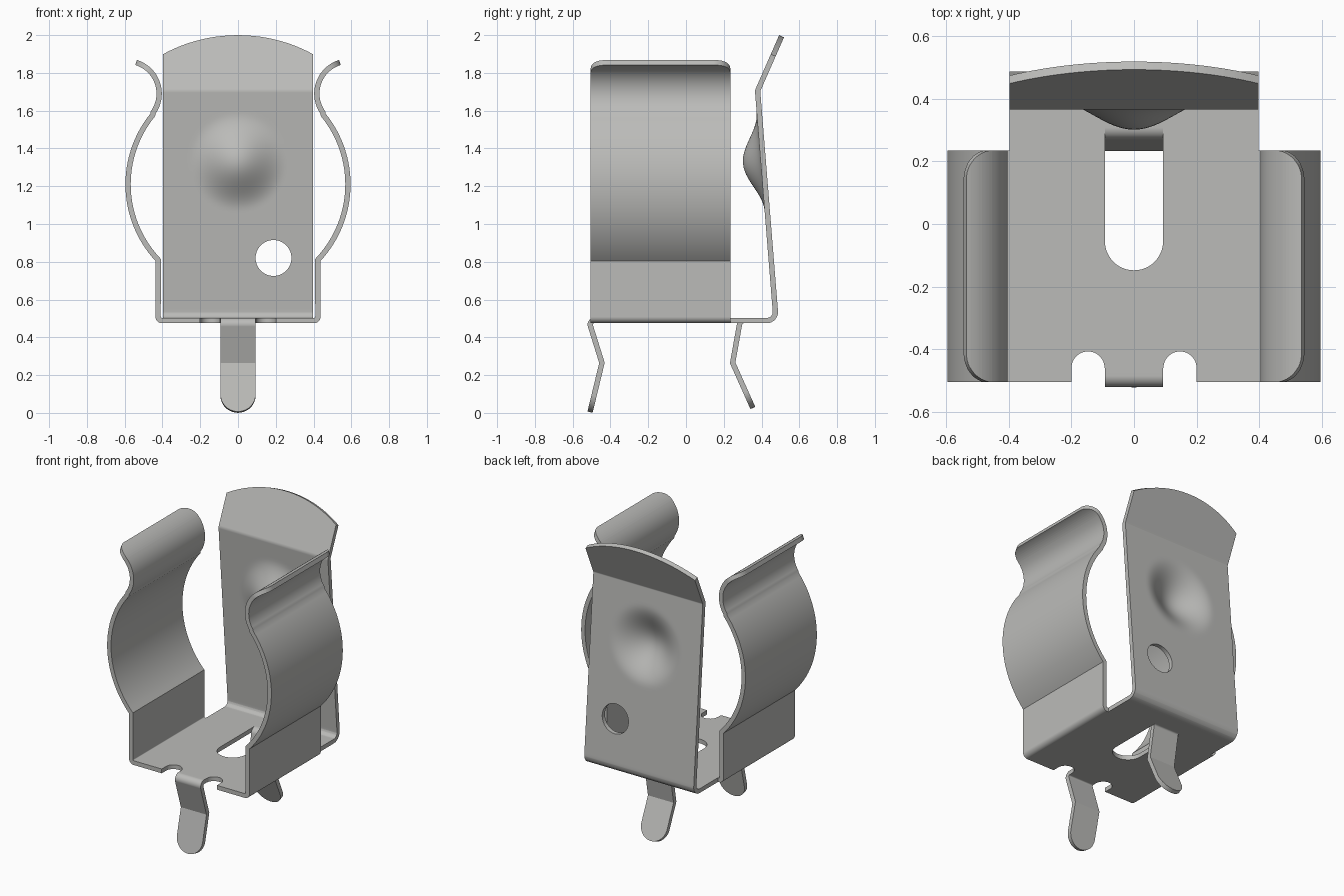
import bpy, bmesh
from math import sin, cos, tan, pi, radians, asin, sqrt, hypot, acos
from mathutils import Vector

cube = bpy.data.objects.get("Cube")
if cube:
    bpy.data.objects.remove(cube)

THICK = 0.028
FLOOR = 0.489      # mid-height of the floor sheet
SPLIT = 0.235      # rear edge of the arms

steel = bpy.data.materials.new("plain_steel")
steel.use_nodes = True
steel.diffuse_color = (0.5, 0.5, 0.485, 1)
steel.node_tree.nodes["Principled BSDF"].inputs["Base Color"].default_value = (0.5, 0.5, 0.485, 1)


def arc(cx, cy, r, a, b, n):
    """Points on an arc from angle a to b, in degrees."""
    angles = [radians(a + (b - a) * i / n) for i in range(n + 1)]
    return [(cx + r * cos(t), cy + r * sin(t)) for t in angles]


def fillet(points, n=8):
    """Round each corner (x, y, radius) of a polyline."""
    out = []
    for i, (x, y, r) in enumerate(points):
        p = Vector((x, y))
        if r == 0:
            out.append((x, y))
            continue
        u = (Vector(points[i - 1][:2]) - p).normalized()
        v = (Vector(points[i + 1][:2]) - p).normalized()
        half = acos(u.dot(v)) / 2
        c = p + (u + v).normalized() * (r / sin(half))
        a = p + u * (r / tan(half)) - c
        turn = a.angle_signed(p + v * (r / tan(half)) - c)
        for k in range(n + 1):
            t = -turn * k / n
            out.append((c.x + a.x * cos(t) - a.y * sin(t),
                        c.y + a.x * sin(t) + a.y * cos(t)))
    return out


def make_object(name, bm):
    bmesh.ops.recalc_face_normals(bm, faces=bm.faces)
    mesh = bpy.data.meshes.new(name)
    bm.to_mesh(mesh)
    bm.free()
    mesh.materials.append(steel)
    ob = bpy.data.objects.new(name, mesh)
    bpy.context.collection.objects.link(ob)
    return ob


def strip(name, path, w, place, start_r=0, end_r=0, cols=1, step=9, bump=None):
    """Bent sheet of half width w along a path, with rounded ends."""
    pts = [Vector(p) for p in path]
    cum = [0]
    for a, b in zip(pts, pts[1:]):
        cum.append(cum[-1] + (b - a).length)
    total = cum[-1]

    # Rows: path corners, even steps, and samples in the rounded ends
    extra = [step * k for k in range(1, int(total / step) + 1)]
    for r, from_end in ((start_r, False), (end_r, True)):
        if r:
            top = asin(min(w / r, 1))
            ds = [r * (1 - cos(top * k / 14)) for k in range(1, 15)]
            extra += [total - d if from_end else d for d in ds]
    rows = list(cum)
    for s in extra:
        if 0 < s < total and all(abs(s - q) > 4e-4 for q in rows):
            rows.append(s)
    rows.sort()

    def segment(s):
        s = min(max(s, 1e-6), total - 1e-6)
        i = max(k for k in range(len(cum) - 1) if cum[k] <= s)
        return i, (pts[i + 1] - pts[i]).normalized()

    def half_width(s):
        h = w
        for r, d in ((start_r, s), (end_r, total - s)):
            if r and d < r - sqrt(max(r * r - min(w, r) ** 2, 0)):
                h = min(h, max(w - r, 0) + sqrt(max(r * r - (r - d) ** 2, 0)))
        return max(h, 0.004)

    bm = bmesh.new()
    grid = []
    for s in rows:
        i, d2 = segment(s + 1e-5)
        d1 = segment(s - 1e-5)[1]
        p = pts[i] + d2 * (s - cum[i])
        n1, n2 = Vector((-d1.y, d1.x)), Vector((-d2.y, d2.x))
        n = (n1 + n2) / (1 + n1.dot(n2))
        row = []
        for j in range(cols + 1):
            x = half_width(s) * (2 * j / cols - 1)
            lift = bump(x, p.y) if bump else 0
            row.append([bm.verts.new(place(x, p + n * (lift + side * THICK / 2)))
                        for side in (1, -1)])
        grid.append(row)
    for a, b in zip(grid, grid[1:]):
        for j in range(cols):
            for k in (0, 1):
                bm.faces.new((a[j][k], a[j + 1][k], b[j + 1][k], b[j][k]))
        for j in (0, cols):
            bm.faces.new((a[j][0], a[j][1], b[j][1], b[j][0]))
    for row in (grid[0], grid[-1]):
        for a, b in zip(row, row[1:]):
            bm.faces.new((a[0], b[0], b[1], a[1]))
    return make_object(name, bm)


def cut(ob, outline, low, high, place):
    """Cut a prism with the given outline through an object."""
    bm = bmesh.new()
    ends = [[bm.verts.new(place(x, y, h)) for x, y in outline] for h in (low, high)]
    for ring in ends:
        bm.faces.new(ring)
    n = len(outline)
    for i in range(n):
        j = (i + 1) % n
        bm.faces.new((ends[0][i], ends[0][j], ends[1][j], ends[1][i]))
    cutter = make_object("cutter", bm)
    cutter.hide_render = True
    mod = ob.modifiers.new("cut", 'BOOLEAN')
    mod.operation, mod.solver, mod.object = 'DIFFERENCE', 'EXACT', cutter
    bpy.context.view_layer.objects.active = ob
    bpy.ops.object.modifier_apply(modifier=mod.name)
    bpy.data.objects.remove(cutter)


def across_y(w, p):
    return (p.x, w + (SPLIT - 0.505) / 2, p.y)


def across_x(w, p):
    return (w, p.x, p.y)


def dome(x, z):
    r = hypot(x, z - 1.33) / 0.26
    return 0.047 * (1 + cos(pi * r)) if r < 1 else 0


# Floor and the two spring arms, one sheet from lip to lip
half = fillet([(0, FLOOR, 0), (0.423, FLOOR, 0.02), (0.423, 0.81, 0)])[:-1]
half += arc(0, 1.21, 0.582, -43.4, 39.1, 30)
half += arc(0.59, 1.69, 0.1726, 219.1, 107, 26)[1:]
profile = [(-x, z) for x, z in reversed(half[1:])] + half
arms = strip("floor_and_spring_arms", profile, (SPLIT + 0.505) / 2, across_y, 0.09, 0.09)

# Back plate with pressed dome and flared, arched top
back_path = fillet([(SPLIT, FLOOR, 0), (0.477, FLOOR, 0.045),
                    (0.379, 1.705, 0.03), (0.506, 1.994, 0)])
back = strip("back_plate", back_path, 0.397, across_x, end_r=0.771,
             cols=48, step=0.02, bump=dome)

# Front and rear mounting tabs
front_path = fillet([(-0.46, FLOOR, 0), (-0.515, FLOOR, 0.022),
                     (-0.445, 0.265, 0), (-0.508, 0.004, 0)])
front_tab = strip("front_tab", front_path, 0.093, across_x, end_r=0.093)
rear_path = fillet([(0.32, FLOOR, 0), (0.287, FLOOR, 0.025),
                    (0.247, 0.265, 0), (0.354, 0.026, 0)])
rear_tab = strip("rear_tab", rear_path, 0.093, across_x, end_r=0.093)

# Slot, front notches and the round hole
flat = lambda x, y, h: (x, y, h)
upright = lambda x, z, h: (x, h, z)
slot = arc(0, -0.055, 0.093, 180, 360, 24) + [(0.093, 0.32), (-0.093, 0.32)]
notches = arc(0.147, -0.46, 0.053, 0, 180, 20) + arc(-0.147, -0.46, 0.053, 0, 180, 20)
notches += [(-0.2, -0.6), (0.2, -0.6)]
for part in (arms, back):
    cut(part, slot, 0.45, 0.53, flat)
cut(arms, notches, 0.45, 0.53, flat)
cut(back, arc(0.188, 0.82, 0.095, 0, 360, 40)[:-1], 0.3, 0.6, upright)

# Smooth bends with crisp sheet edges
for ob in (arms, back, front_tab, rear_tab):
    bpy.ops.object.select_all(action='DESELECT')
    ob.select_set(True)
    bpy.context.view_layer.objects.active = ob
    bpy.ops.object.shade_smooth_by_angle(angle=radians(25))
    ob.modifiers.new("even_shading", 'WEIGHTED_NORMAL').keep_sharp = True
